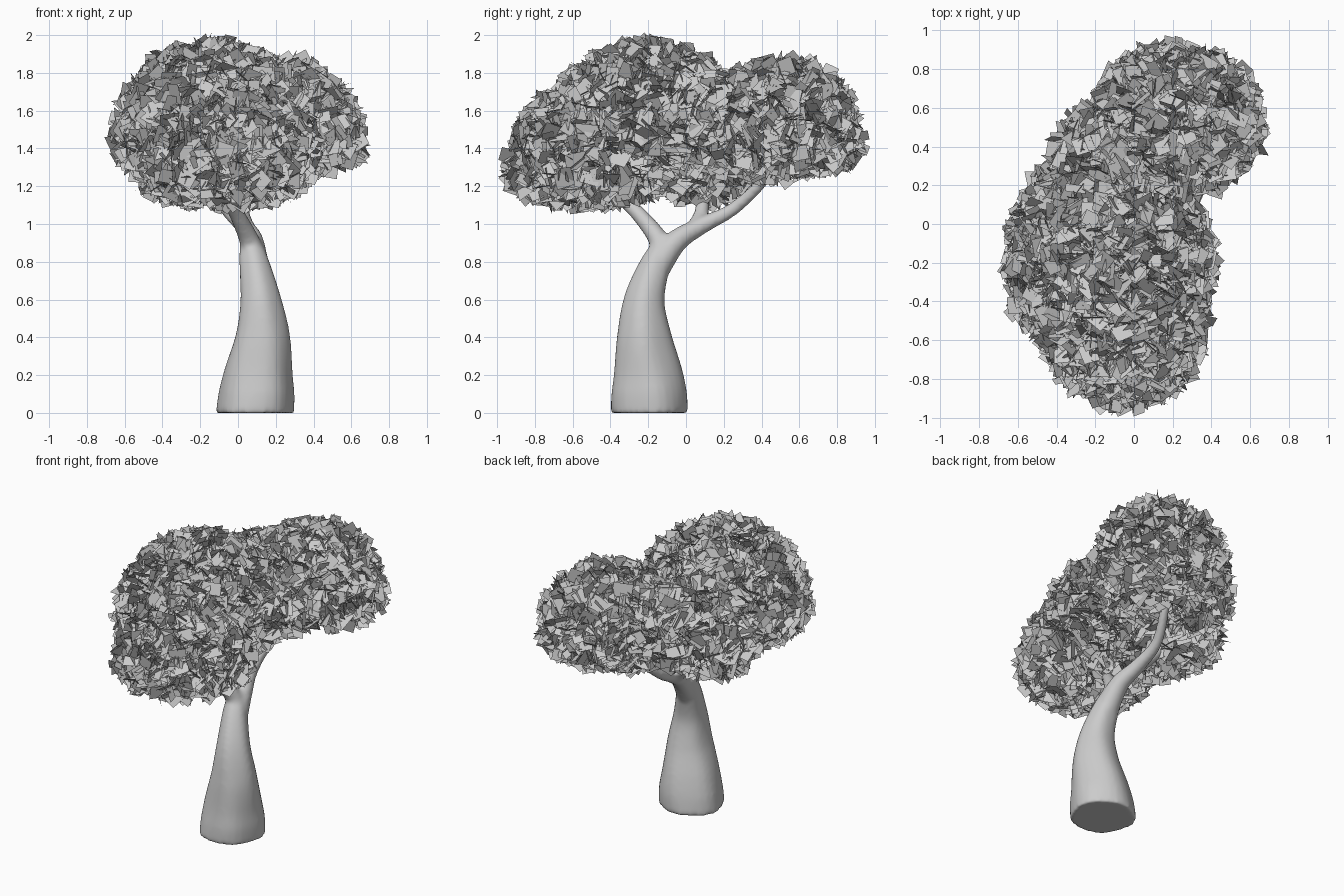
import bpy, bmesh, math, random
from mathutils import Vector, Quaternion

if "Cube" in bpy.data.objects:
    bpy.data.objects.remove(bpy.data.objects["Cube"])

random.seed(7)


def catmull(pts, steps=6):
    p = [Vector(q) for q in pts]
    p = [p[0]] + p + [p[-1]]
    out = []
    for i in range(1, len(p) - 2):
        a, b, c, d = p[i - 1:i + 3]
        for s in range(steps):
            t = s / steps
            out.append(0.5 * (2 * b + (c - a) * t + (2 * a - 5 * b + 4 * c - d) * t * t
                              + (3 * b - a - 3 * c + d) * t ** 3))
    out.append(p[-2])
    return out


def tube(bm, pts, bump=0.0, sides=28):
    """Closed tube along (x, y, z, radius) points."""
    path = catmull(pts)
    rings = []
    for i, q in enumerate(path):
        a, b = path[max(i - 1, 0)], path[min(i + 1, len(path) - 1)]
        d = (b - a).to_3d()
        if i == 0 and q.z == 0:
            d = Vector((0, 0, 1))
        rot = Vector((0, 0, 1)).rotation_difference(d.normalized())
        ring = []
        for k in range(sides):
            t = 2 * math.pi * k / sides
            r = q.w * (1 + bump * (math.sin(5 * t + 4 * q.z) + 0.6 * math.sin(3 * t - 9 * q.z)))
            ring.append(bm.verts.new(q.to_3d() + rot @ Vector((r * math.cos(t), r * math.sin(t), 0))))
        rings.append(ring)
    for r0, r1 in zip(rings, rings[1:]):
        for k in range(sides):
            n = (k + 1) % sides
            bm.faces.new((r0[k], r0[n], r1[n], r1[k]))
    bm.faces.new(rings[0][::-1])
    bm.faces.new(rings[-1])


def make_object(bm, name):
    me = bpy.data.meshes.new(name)
    bm.to_mesh(me)
    bm.free()
    ob = bpy.data.objects.new(name, me)
    bpy.context.collection.objects.link(ob)
    return ob


# Trunk and forked branches, fused into one smooth skin
bm = bmesh.new()
tube(bm, [(0.09, -0.195, 0, 0.205), (0.10, -0.197, 0.1, 0.2), (0.108, -0.203, 0.2, 0.184),
          (0.128, -0.222, 0.4, 0.146), (0.118, -0.218, 0.6, 0.108),
          (0.085, -0.155, 0.8, 0.078), (0.06, -0.09, 0.92, 0.052)], 0.022)
tube(bm, [(0.09, -0.16, 0.78, 0.07), (0.065, -0.14, 0.9, 0.055), (0.0, -0.24, 1.04, 0.042),
          (-0.08, -0.38, 1.18, 0.034), (-0.12, -0.48, 1.32, 0.022)])
tube(bm, [(0.09, -0.15, 0.78, 0.075), (0.075, -0.05, 0.91, 0.06), (0.04, 0.08, 0.99, 0.046),
          (0.03, 0.25, 1.08, 0.035), (0.09, 0.4, 1.22, 0.03), (0.16, 0.5, 1.38, 0.02)])
tube(bm, [(0.05, 0.04, 0.97, 0.046), (-0.03, 0.08, 1.05, 0.04), (-0.12, 0.09, 1.15, 0.034),
          (-0.22, 0.1, 1.3, 0.022)])
trunk = make_object(bm, "trunk_and_branches")
rm = trunk.modifiers.new("fuse", 'REMESH')
rm.mode = 'VOXEL'
rm.voxel_size = 0.014
rm.use_smooth_shade = True
sm = trunk.modifiers.new("soften", 'SMOOTH')
sm.factor = 0.5
sm.iterations = 6

# Foliage clumps: centre, x radius, y radius, height above centre, depth below
clumps = [
    ((-0.05, -0.52, 1.27), 0.42, 0.42, 0.49, 0.16),
    ((-0.13, -0.20, 1.42), 0.53, 0.56, 0.54, 0.16),
    ((-0.20, 0.10, 1.37), 0.36, 0.26, 0.35, 0.25),
    ((0.22, 0.53, 1.40), 0.44, 0.39, 0.48, 0.12),
    ((0.0, 0.33, 1.43), 0.42, 0.33, 0.38, 0.20),
]


def depth(p, c):
    """1.0 on a clump's surface: round on top, squarer underneath."""
    (x, y, z), rx, ry, up, dn = c
    r, dz = math.hypot((p.x - x) / rx, (p.y - y) / ry), p.z - z
    return math.hypot(r, dz / up) if dz > 0 else (r ** 2.6 + (-dz / dn) ** 2.6) ** (1 / 2.6)


# Leaf cards scattered through the outer layer of the clumps
bm = bmesh.new()
made = 0
while made < 4600:
    p = Vector((random.uniform(-0.75, 0.75), random.uniform(-1, 1), random.uniform(1.05, 2.0)))
    best = min(clumps, key=lambda c: depth(p, c))
    d = depth(p, best)
    if not 0.8 < d < 1.0:
        continue
    centre = Vector(best[0])
    out = (p - centre).normalized()
    rnd = Vector([random.gauss(0, 1) for _ in range(3)]).normalized()
    n = (out * 0.4 + rnd).normalized()
    rot = n.to_track_quat('Z', 'Y') @ Quaternion((0, 0, 1), random.uniform(0, 2 * math.pi))
    w, h = random.uniform(0.03, 0.046), random.uniform(0.042, 0.064)
    bm.faces.new([bm.verts.new(p + rot @ Vector((sx * w, sy * h, 0)))
                  for sx, sy in ((-1, -1), (1, -1), (1, 1), (-1, 1))])
    made += 1
make_object(bm, "leaves")
